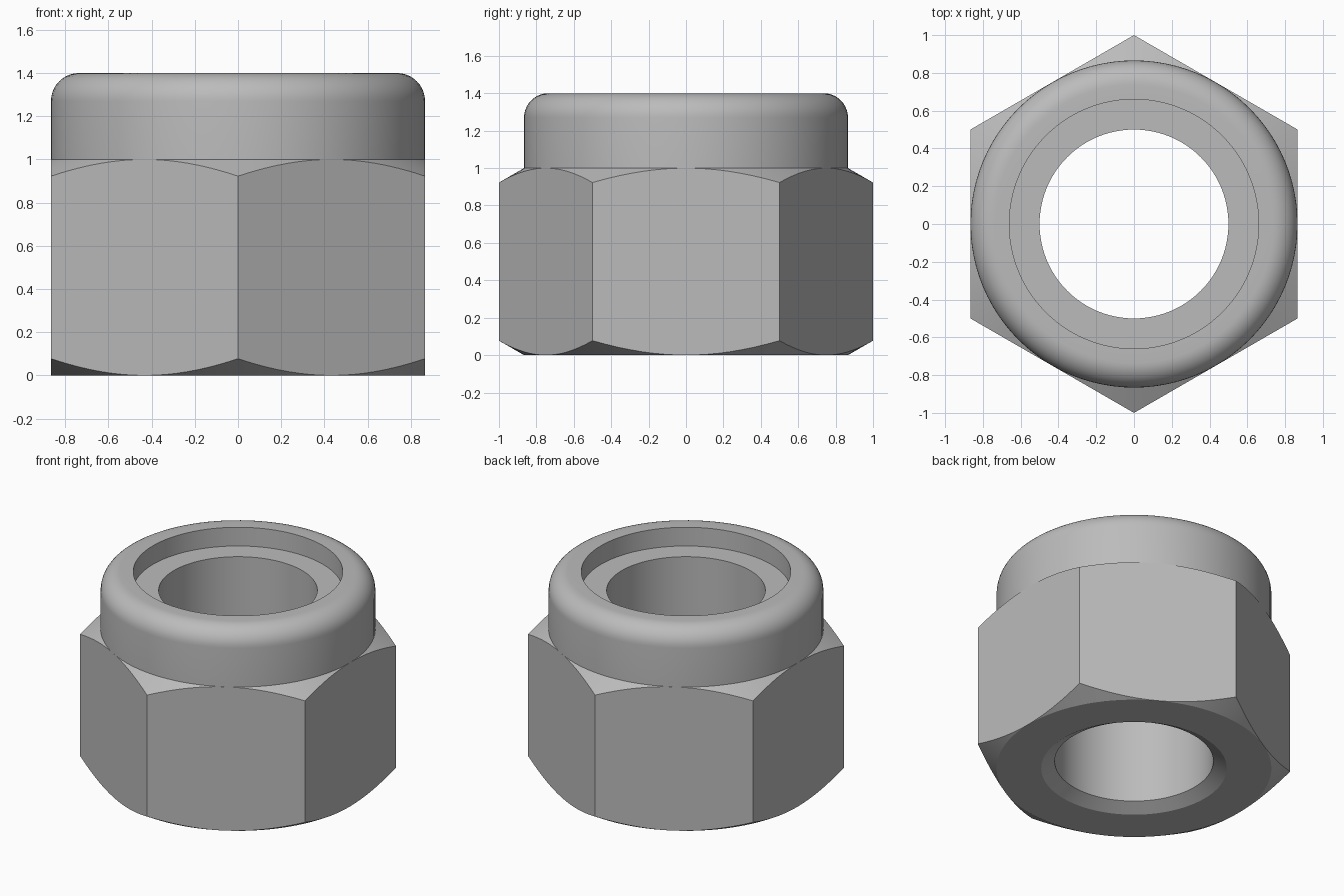
import bpy, bmesh, math

if "Cube" in bpy.data.objects:
    bpy.data.objects.remove(bpy.data.objects["Cube"], do_unlink=True)

SEGMENTS = 96                       # multiple of 12, so corners and flat centres land on vertices
APOTHEM = math.cos(math.pi / 6)     # centre to hexagon flat
BODY_TOP, TOP = 1.0, 1.4
BORE, COUNTERSINK, RECESS = 0.5, 0.585, 0.66
LEDGE = 1.27                        # top of the locking insert
FILLET = 0.13
SLOPE = math.tan(math.pi / 6)       # corner chamfer


def hex_radius(angle):
    """Distance from the axis to the hexagon outline, corners on the y axis."""
    off = (angle + math.pi / 6) % (math.pi / 3) - math.pi / 6
    return APOTHEM / math.cos(off)


def profile(angle):
    """Closed radius/height section of the nut in one direction."""
    r = hex_radius(angle)
    drop = (r - APOTHEM) * SLOPE
    # bore countersink, chamfered hexagon
    pts = [(BORE, 0.05), (COUNTERSINK, 0), (APOTHEM, 0),
           (r, drop), (r, BODY_TOP - drop), (APOTHEM, BODY_TOP)]
    # collar with rounded shoulder
    for i in range(11):
        a = math.pi / 2 * i / 10
        pts.append((APOTHEM - FILLET + FILLET * math.cos(a),
                    TOP - FILLET + FILLET * math.sin(a)))
    # recess and insert ledge
    pts += [(RECESS, TOP), (RECESS, LEDGE), (BORE, LEDGE)]
    return pts


# Sweep the section around the axis
bm = bmesh.new()
rings = []
for s in range(SEGMENTS):
    angle = math.tau * s / SEGMENTS
    rings.append([bm.verts.new((r * math.cos(angle), r * math.sin(angle), z))
                  for r, z in profile(angle)])
for s in range(SEGMENTS):
    a, b = rings[s], rings[(s + 1) % SEGMENTS]
    for i in range(len(a)):
        j = (i + 1) % len(a)
        bm.faces.new((a[i], b[i], b[j], a[j]))
bmesh.ops.remove_doubles(bm, verts=bm.verts, dist=1e-5)
bmesh.ops.recalc_face_normals(bm, faces=bm.faces)
mesh = bpy.data.meshes.new("lock_nut")
bm.to_mesh(mesh)
bm.free()

nut = bpy.data.objects.new("lock_nut", mesh)
bpy.context.collection.objects.link(nut)

# Plain grey metal
steel = bpy.data.materials.new("grey_steel")
steel.use_nodes = True
grey = (0.5, 0.5, 0.5, 1)
steel.diffuse_color = grey
steel.node_tree.nodes["Principled BSDF"].inputs["Base Color"].default_value = grey
mesh.materials.append(steel)

# Smooth round surfaces, keep chamfer edges crisp
bpy.ops.object.select_all(action='DESELECT')
nut.select_set(True)
bpy.context.view_layer.objects.active = nut
bpy.ops.object.shade_smooth_by_angle(angle=math.radians(25))
